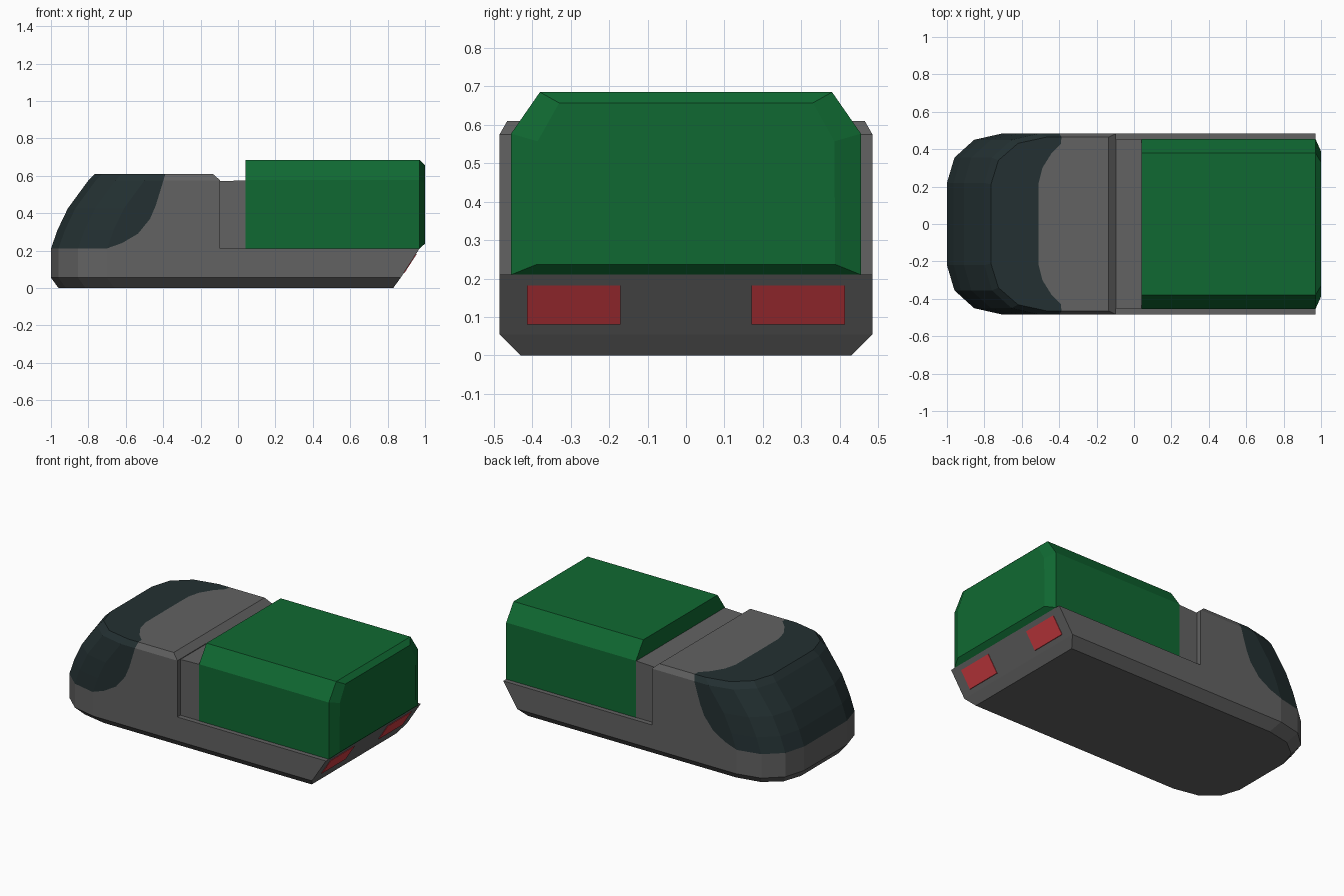
import bpy, bmesh
from mathutils import Vector

if "Cube" in bpy.data.objects:
    bpy.data.objects.remove(bpy.data.objects["Cube"])


def material(name, rgb):
    m = bpy.data.materials.new(name)
    m.diffuse_color = (*rgb, 1)
    m.use_nodes = True
    m.node_tree.nodes["Principled BSDF"].inputs["Base Color"].default_value = m.diffuse_color
    return m


GREY = material("body grey", (0.122, 0.122, 0.122))
GLASS = material("dark glass", (0.017, 0.030, 0.032))
GREEN = material("cargo green", (0.005, 0.141, 0.032))
RED = material("light red", (0.62, 0.045, 0.055))


def loft(rings):
    """Join closed rings of equal length with quads and cap both ends."""
    bm = bmesh.new()
    loops = [[bm.verts.new(p) for p in ring] for ring in rings]
    n = len(loops[0])
    for a, b in zip(loops, loops[1:]):
        for i in range(n):
            j = (i + 1) % n
            bm.faces.new((a[i], a[j], b[j], b[i]))
    bm.faces.new(loops[0])
    bm.faces.new(loops[-1])
    bmesh.ops.recalc_face_normals(bm, faces=bm.faces)
    return bm


def finish(bm, name, *mats):
    me = bpy.data.meshes.new(name)
    bm.to_mesh(me)
    bm.free()
    for m in mats:
        me.materials.append(m)
    ob = bpy.data.objects.new(name, me)
    bpy.context.collection.objects.link(ob)
    return ob


def plan_ring(z, nose, half_width, rear):
    """Horizontal outline with a rounded nose and a square tail."""
    s = half_width / 0.485
    half = [(nose + dx, y * s) for dx, y in
            ((0, 0.22), (0.04, 0.355), (0.145, 0.45), (0.30, 0.485))]
    half.append((rear, half_width))
    pts = half + [(x, -y) for x, y in reversed(half)]
    return [(x, y, z) for x, y in pts]


def curve_x(curve, t):
    """x on a polyline of (t, x) points."""
    for (t0, x0), (t1, x1) in zip(curve, curve[1:]):
        if t <= t1:
            return x0 + (x1 - x0) * (t - t0) / (t1 - t0)
    return curve[-1][1]


def cut(bm, keep, origin, normal):
    faces = [f for f in bm.faces if keep(f)]
    geom = set(faces)
    for f in faces:
        geom.update(f.edges)
        geom.update(f.verts)
    bmesh.ops.bisect_plane(bm, geom=list(geom), dist=1e-5,
                           plane_co=origin, plane_no=normal)


# Lower hull
finish(loft([plan_ring(0, -0.96, 0.43, 0.83),
             plan_ring(0.055, -1, 0.485, 0.87),
             plan_ring(0.21, -1, 0.485, 0.97)]), "lower_hull", GREY)

# Cab with wraparound windscreen cut into its faces
cab = loft([plan_ring(0.21, -1, 0.485, -0.095),
            plan_ring(0.31, -0.965, 0.485, -0.095),
            plan_ring(0.425, -0.91, 0.485, -0.095),
            plan_ring(0.575, -0.80, 0.485, -0.095),
            plan_ring(0.61, -0.765, 0.465, -0.135)])
side_edge = [(0.21, -0.705), (0.24, -0.62), (0.29, -0.535),
             (0.37, -0.47), (0.44, -0.44), (0.61, -0.388)]    # (z, x)
roof_edge = [(0, -0.511), (0.22, -0.51), (0.30, -0.49),
             (0.38, -0.44), (0.43, -0.39), (0.47, -0.388)]    # (|y|, x)


def is_side(f):
    return abs(f.normal.y) > 0.15 and abs(f.normal.z) < 0.9


def is_roof(f):
    return f.normal.z > 0.9


cab.normal_update()
for (z0, x0), (z1, x1) in zip(side_edge, side_edge[1:]):
    cut(cab, is_side, Vector((x0, 0, z0)), Vector((z1 - z0, 0, x0 - x1)))
    cab.normal_update()
for (y0, x0), (y1, x1) in zip(roof_edge, roof_edge[1:]):
    for s in (1, -1):
        cut(cab, is_roof, Vector((x0, s * y0, 0.61)),
            Vector((y1 - y0, s * (x0 - x1), 0)))
        cab.normal_update()
for f in cab.faces:
    c = f.calc_center_median()
    edge = curve_x(roof_edge, abs(c.y)) if is_roof(f) else curve_x(side_edge, c.z)
    f.material_index = int(c.x < edge and f.normal.z > -0.9)
finish(cab, "cab", GREY, GLASS)


def section(x, points):
    """Cross-section at x, mirrored in y."""
    return [(x, y, z) for y, z in points] + [(x, -y, z) for y, z in reversed(points)]


# Bulkhead between the cab and the cargo box
finish(loft([section(-0.11, [(0.453, 0.205), (0.453, 0.57)]),
             section(0.05, [(0.453, 0.205), (0.453, 0.576)])]), "bulkhead", GREY)

# Cargo box with chamfered roof and bevelled tail
profile = [(0.455, 0.21), (0.455, 0.577), (0.38, 0.685)]
finish(loft([section(0.04, profile), section(0.97, profile),
             section(1.0, [(0.388, 0.237), (0.386, 0.557), (0.33, 0.657)])]),
       "cargo_box", GREEN)

# Tail lights: thin plates on the sloping rear face
slope = (0.97 - 0.87) / (0.21 - 0.055)
for s, side in ((1, "left"), (-1, "right")):
    plate = [[(0.87 + (z - 0.055) * slope + off, s * y, z)
              for y, z in ((0.17, 0.08), (0.413, 0.08), (0.413, 0.182), (0.17, 0.182))]
             for off in (-0.002, 0.004)]
    finish(loft(plate), "tail_light_" + side, RED)
